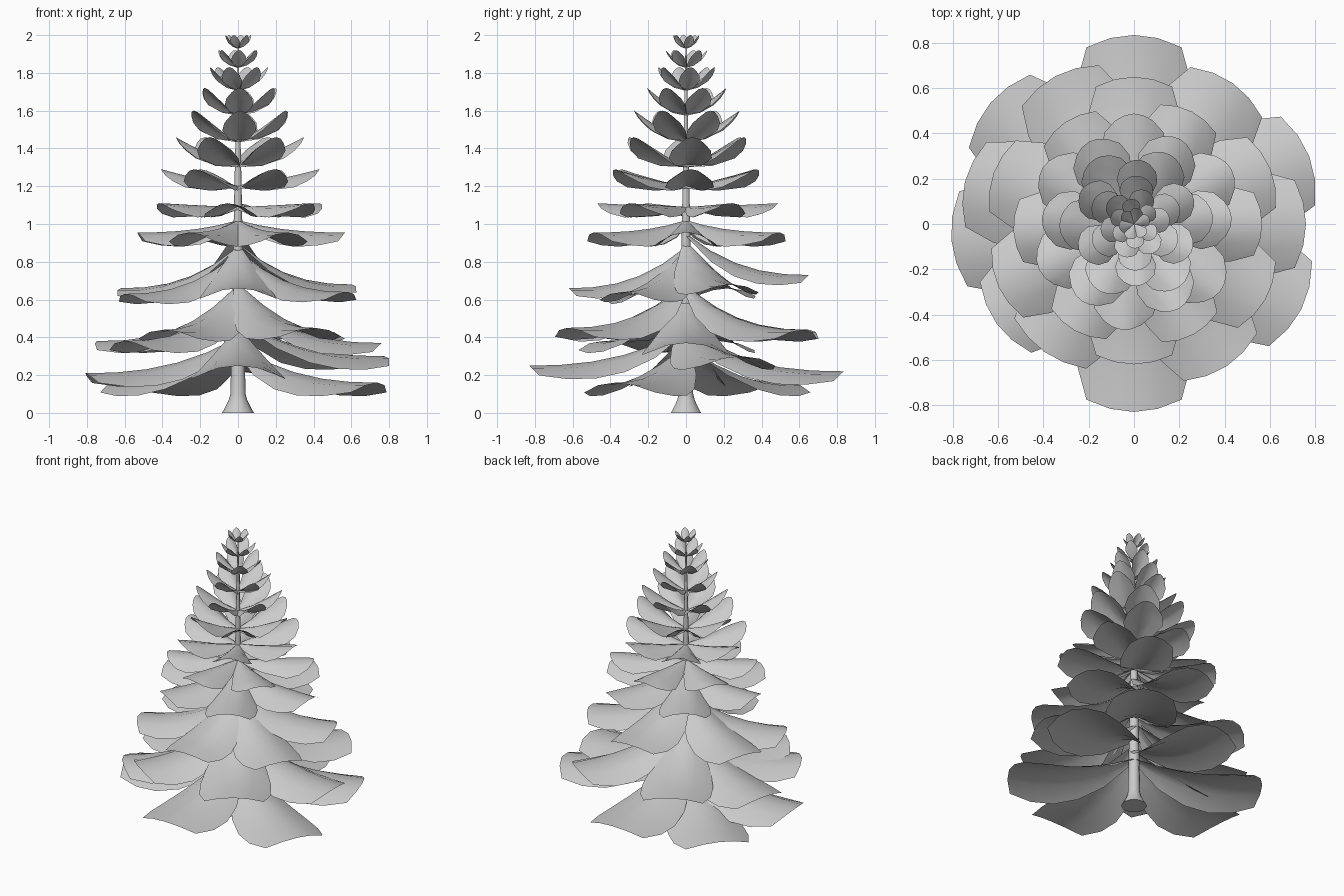
import bpy, bmesh, math

if "Cube" in bpy.data.objects:
    bpy.data.objects.remove(bpy.data.objects["Cube"])

def finish(name, bm, angle=60):
    me = bpy.data.meshes.new(name)
    bm.to_mesh(me)
    bm.free()
    ob = bpy.data.objects.new(name, me)
    bpy.context.collection.objects.link(ob)
    bpy.ops.object.select_all(action='DESELECT')
    ob.select_set(True)
    bpy.context.view_layer.objects.active = ob
    bpy.ops.object.shade_smooth_by_angle(angle=math.radians(angle))
    return ob

# Trunk: lathed taper with a flared foot
bm = bmesh.new()
SIDES, prev = 10, None
for r, z in [(.085, 0), (.075, .015), (.05, .065), (.04, .1), (.036, .3), (.027, .8),
             (.019, 1.2), (.01, 1.6), (.003, 1.95)]:
    ring = [bm.verts.new((r * math.cos(2 * math.pi * k / SIDES),
                          r * math.sin(2 * math.pi * k / SIDES), z)) for k in range(SIDES)]
    if prev:
        for k in range(SIDES):
            j = (k + 1) % SIDES
            bm.faces.new((prev[k], prev[j], ring[j], ring[k]))
    else:
        bm.faces.new(ring[::-1])
    prev = ring
bm.faces.new(prev)
finish("trunk", bm, 40)

# Fronds: arched sheets, narrow at the trunk and blunt at the tip
LOW = [(0, .12), (.2, .58), (.4, .86), (.6, 1.0), (.8, 1.0), (1, .84)]
HIGH = [(0, .1), (.35, .6), (.7, 1.0), (.88, .9), (1, .58)]
ACROSS = [-1, -.5, 0, .5, 1]

def frond(bm, deg, length, half, z_root, z_tip, arch, stations):
    a = math.radians(deg)
    ca, sa = math.cos(a), math.sin(a)
    rows = []
    for u, w in stations:
        row = []
        for s in ACROSS:
            t = u * (1 - .065 * s * s * u)
            f = 1 - (1 - t) ** 2.4 if z_tip < z_root else t ** 1.25
            z = z_root + (z_tip - z_root) * f
            z -= arch * half * w * s * s * (1 - .55 * u)
            r, side = length * t, half * w * s
            row.append(bm.verts.new((r * ca - side * sa, r * sa + side * ca, z)))
        rows.append(row)
    for p, q in zip(rows, rows[1:]):
        for k in range(len(ACROSS) - 1):
            bm.faces.new((p[k], q[k], q[k + 1], p[k + 1]))

# Lowest whorls: (angle, length, tip height)
low = [
    ("frond_whorl_1", .19, .25, [(90, .835, .22), (21, .83, .30), (-27, .83, .16), (-90, .83, .25),
                                 (185, .81, .21), (140, .83, .16)]),
    ("frond_whorl_2", .23, .23, [(55, .76, .44), (0, .76, .37), (-57, .75, .45), (216, .75, .38),
                                 (-125, .69, .44), (118, .74, .44), (166, .77, .38)]),
    ("frond_whorl_3", .22, .20, [(90, .65, .73), (22, .65, .68), (-30, .67, .64), (-90, .62, .66),
                                 (-155, .66, .63), (160, .66, .66)]),
]
for name, drop, half, fronds in low:
    bm = bmesh.new()
    for deg, length, z in fronds:
        frond(bm, deg, length, half, z + drop, z, .55, LOW)
    finish(name, bm)

# Upper whorls: start angle, length, half width, root height, tip height
upper = [
    (0, .55, .165, 1.02, .955),
    (26, .48, .145, 1.09, 1.11),
    (0, .42, .13, 1.20, 1.29),
    (5, .34, .115, 1.31, 1.46),
    (30, .28, .09, 1.44, 1.60),
    (28, .21, .075, 1.58, 1.72),
    (10, .155, .056, 1.71, 1.83),
    (35, .11, .04, 1.83, 1.92),
    (15, .07, .028, 1.93, 2.0),
]
for i, (start, length, half, zr, zt) in enumerate(upper):
    bm = bmesh.new()
    for k in range(6):
        frond(bm, start + 60 * k + 4 * math.sin(7 * k + i), length * (1 + .03 * math.cos(k)),
              half, zr, zt, .75, LOW if i == 0 else HIGH)
    finish("frond_whorl_%d" % (i + 4), bm)
